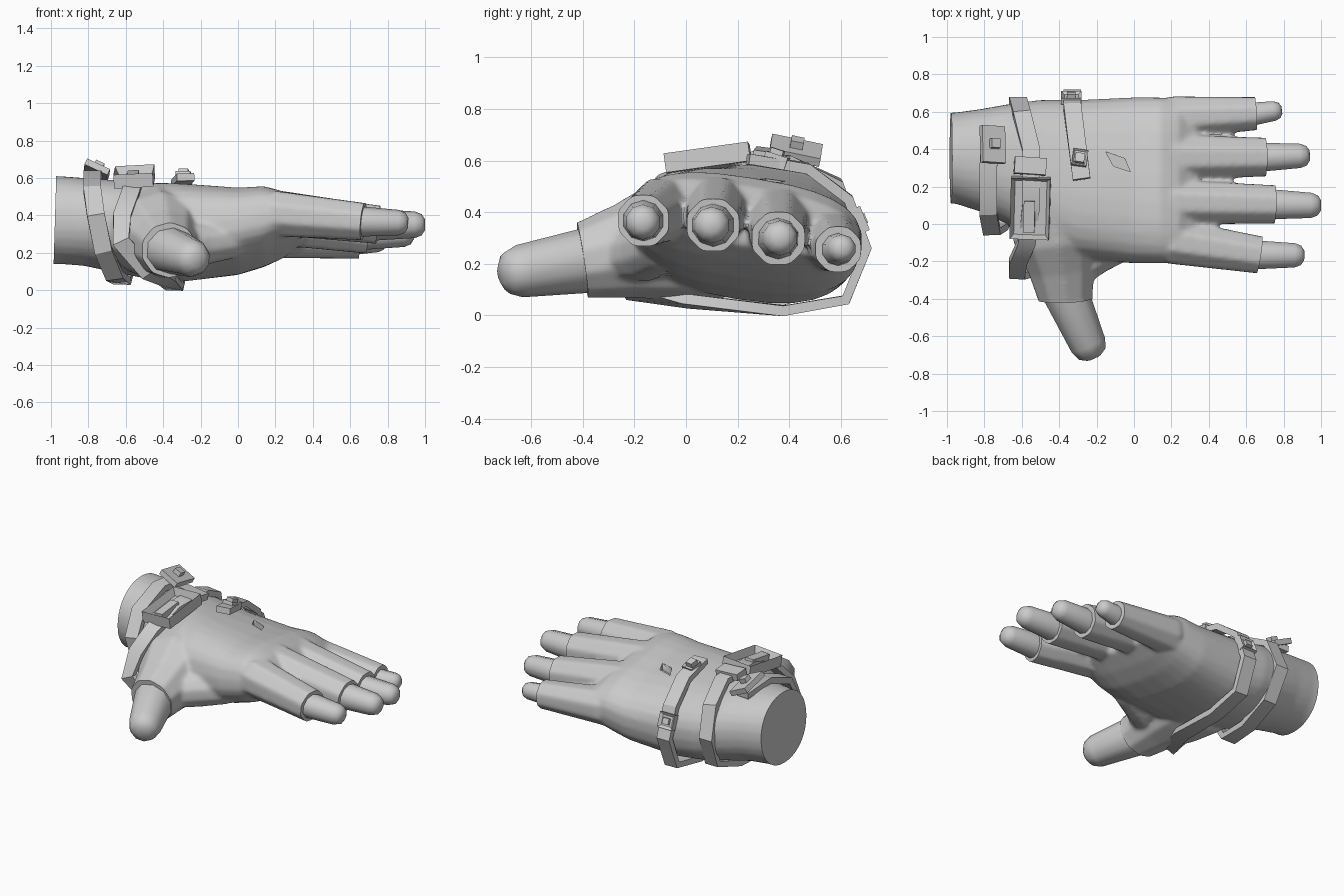
import bpy, bmesh, math
from mathutils import Vector, Matrix, Euler

cube = bpy.data.objects.get("Cube")
if cube:
    bpy.data.objects.remove(cube)

grey = bpy.data.materials.new("plain_grey")
grey.use_nodes = True
grey.diffuse_color = (0.6, 0.6, 0.6, 1)
grey.node_tree.nodes["Principled BSDF"].inputs["Base Color"].default_value = (0.6, 0.6, 0.6, 1)


def make(name, bm, angle=35):
    bmesh.ops.recalc_face_normals(bm, faces=bm.faces)
    me = bpy.data.meshes.new(name)
    bm.to_mesh(me)
    bm.free()
    me.materials.append(grey)
    ob = bpy.data.objects.new(name, me)
    bpy.context.collection.objects.link(ob)
    bpy.ops.object.select_all(action="DESELECT")
    ob.select_set(True)
    bpy.context.view_layer.objects.active = ob
    bpy.ops.object.shade_smooth_by_angle(angle=math.radians(angle))
    return ob


def skin(bm, rings):
    """Bridge equal rings of points into a closed tube."""
    loops = [[bm.verts.new(p) for p in r] for r in rings]
    n = len(loops[0])
    for a, b in zip(loops, loops[1:]):
        for i in range(n):
            j = (i + 1) % n
            bm.faces.new((a[i], a[j], b[j], b[i]))
    bm.faces.new(loops[0][::-1])
    bm.faces.new(loops[-1])


def limb(bm, stations, sides):
    """Round tube through (centre, radius) stations."""
    axis = (Vector(stations[-1][0]) - Vector(stations[0][0])).normalized()
    u = axis.cross(Vector((0, 0, 1))).normalized()
    w = u.cross(axis)
    turn = [math.tau * (i + 0.5) / sides for i in range(sides)]
    skin(bm, [[Vector(c) + r * (u * math.cos(t) + w * math.sin(t)) for t in turn]
              for c, r in stations])


def palm_ring(x, yc, zc, hy, hz, tilt, power):
    pts = []
    for i in range(28):
        t = math.tau * i / 28
        c, s = math.cos(t), math.sin(t)
        y = hy * math.copysign(abs(c) ** power, c)
        z = hz * math.copysign(abs(s) ** power, s)
        k = math.radians(tilt)
        pts.append((x, yc + y * math.cos(k) + z * math.sin(k),
                    zc - y * math.sin(k) + z * math.cos(k)))
    return pts


# Fingers: base centre, cuff centre, tip end, base / cuff / tip radius
fingers = {
    "index": ((.2, -.092, .41), (.67, -.165, .367), (.91, -.168, .36), .13, .107, .074),
    "middle": ((.2, .117, .415), (.75, .105, .35), (1.0, .098, .35), .129, .11, .077),
    "ring": ((.2, .355, .365), (.70, .358, .298), (.94, .366, .30), .132, .111, .074),
    "pinky": ((.2, .568, .287), (.65, .59, .256), (.79, .61, .26), .123, .095, .06),
}

# Glove: palm, finger and thumb sleeves fused into one skin
bm = bmesh.new()
skin(bm, [palm_ring(*s) for s in (
    (-1.1, .355, .375, .235, .24, 0, .95), (-.95, .352, .375, .245, .235, 2, .95),
    (-.82, .34, .365, .275, .235, 3, .92), (-.68, .32, .345, .32, .245, 4, .9),
    (-.5, .28, .32, .385, .25, 7, .85),
    (-.3, .24, .308, .425, .25, 9, .8), (0, .233, .315, .447, .215, 9, .76),
    (.14, .233, .34, .447, .195, 9, .74), (.24, .233, .35, .44, .15, 10, .72),
    (.34, .235, .345, .40, .075, 10, .72))])
for base, cuff, tip, r0, r1, r2 in fingers.values():
    a, b = Vector(base), Vector(cuff)
    limb(bm, [(a - (b - a) * .2, r0 * .6), (a, r0), (b, r1), (b + (b - a) * .15, r1)], 8)
limb(bm, [((-.44, .1, .31), .26), ((-.41, -.08, .29), .24), ((-.385, -.24, .25), .187),
          ((-.365, -.40, .213), .15), ((-.345, -.52, .20), .145)], 10)
# Webbing between thumb and palm
limb(bm, [((-.32, -.25, .23), .1), ((-.2, -.15, .25), .12), ((-.02, -.08, .27), .1)], 10)
glove = make("glove", bm)
mod = glove.modifiers.new("fuse", "REMESH")
mod.mode = "VOXEL"
mod.voxel_size = 0.012
mod = glove.modifiers.new("soften", "SMOOTH")
mod.factor, mod.iterations = 0.5, 12
for m in ("fuse", "soften"):
    bpy.ops.object.modifier_apply(modifier=m)

# Crisp cuffs: trim every sleeve and the wrist flat
bm = bmesh.new()
bm.from_mesh(glove.data)


def trim(where, point, normal):
    geo = [v for v in bm.verts if where(v.co)]
    geo += [e for e in bm.edges if all(where(v.co) for v in e.verts)]
    geo += [f for f in bm.faces if all(where(v.co) for v in f.verts)]
    cut = bmesh.ops.bisect_plane(bm, geom=geo, plane_co=point, plane_no=normal, clear_outer=True)
    edges = [g for g in cut["geom_cut"] if isinstance(g, bmesh.types.BMEdge)]
    bmesh.ops.edgeloop_fill(bm, edges=edges)


for base, cuff, *_ in fingers.values():
    trim(lambda p, c=cuff: p.x > .5 and abs(p.y - c[1]) < .125, cuff, Vector(cuff) - Vector(base))
trim(lambda p: p.x < -.85, (-.99, 0, 0), (-1, 0, .03))
trim(lambda p: p.y < -.3, (-.36, -.4, .21), (.04, -1, -.15))
bmesh.ops.recalc_face_normals(bm, faces=bm.faces)
bm.to_mesh(glove.data)
bm.free()
bpy.ops.object.shade_smooth_by_angle(angle=math.radians(40))

# Diamond opening on the back of the hand
bm = bmesh.new()
skin(bm, [[(x, y, z) for x, y in ((-.15, .385), (-.05, .35), (-.02, .28), (-.11, .31))]
          for z in (.48, .7)])
cutter = make("opening_cutter", bm)
cutter.hide_render = True
cutter.hide_set(True)
mod = glove.modifiers.new("opening", "BOOLEAN")
mod.operation, mod.object, mod.solver = "DIFFERENCE", cutter, "EXACT"


# Bare fingertips and thumb tip
def tip_part(name, start, end, r0, r1):
    a, b = Vector(start), Vector(end)
    d = (b - a).normalized()
    bm = bmesh.new()
    limb(bm, [(a - d * .05, r0), (b - d * r1 * .75, r1), (b - d * r1 * .25, r1 * .8),
              (b, r1 * .4)], 10)
    make(name, bm, 60)


for name, (base, cuff, tip, r0, r1, r2) in fingers.items():
    tip_part(name + "_tip", cuff, tip, r2 * 1.12, r2 * .92)
tip_part("thumb_tip", (-.365, -.37, .215), (-.215, -.715, .16), .132, .102)

# Strap winding twice around wrist and palm
path = [Vector(p) for p in (
    (-.77, .50, .60), (-.78, .27, .62), (-.78, .06, .54), (-.76, -.04, .40),
    (-.72, -.01, .21), (-.66, .12, .075), (-.62, .35, .05), (-.60, .57, .12),
    (-.62, .66, .32), (-.60, .59, .51), (-.55, .40, .60), (-.55, .10, .605),
    (-.575, -.10, .52), (-.62, -.20, .40), (-.625, -.275, .26), (-.48, -.23, .10),
    (-.38, .0, .055), (-.34, .38, .018), (-.33, .62, .06), (-.33, .70, .26),
    (-.33, .63, .45), (-.31, .47, .57), (-.28, .24, .605))]
rings = []
for i, p in enumerate(path):
    t = (path[min(i + 1, len(path) - 1)] - path[max(i - 1, 0)]).normalized()
    n = p - Vector((p.x, .28, .33))
    side = t.cross(n).normalized() * .047
    out = side.cross(t).normalized() * .02
    rings.append([p + side + out, p - side + out, p - side - out, p + side - out])
bm = bmesh.new()
skin(bm, rings)
make("winding_strap", bm, 30)


# Buckles: tilted blocks, optionally with a sunken centre
def block(name, loc, size, rot=(0, 0, 0), rim=0, depth=0):
    bm = bmesh.new()
    bmesh.ops.create_cube(bm, size=1)
    bmesh.ops.scale(bm, vec=size, verts=bm.verts)
    if rim:
        bm.faces.ensure_lookup_table()
        top = max(bm.faces, key=lambda f: f.calc_center_median().z)
        bmesh.ops.inset_individual(bm, faces=[top], thickness=rim)
        bmesh.ops.translate(bm, vec=(0, 0, -depth), verts=top.verts)
    turn = Euler([math.radians(a) for a in rot]).to_matrix().to_4x4()
    bmesh.ops.transform(bm, matrix=Matrix.Translation(loc) @ turn, verts=bm.verts)
    make(name, bm, 20)


block("large_buckle_frame", (-.555, .085, .608), (.21, .33, .075), (8, -3, -2), .028, .05)
block("large_buckle_prong", (-.56, .04, .605), (.06, .17, .05), (8, -3, -2))
block("large_buckle_crossbar", (-.555, .31, .62), (.17, .09, .045), (-8, 5, -4))
block("wrist_buckle_plate", (-.755, .425, .64), (.135, .20, .035), (-13, 25, -4))
block("wrist_buckle_stud", (-.745, .43, .665), (.05, .05, .04), (-13, 25, -4))
block("hand_buckle_plate", (-.29, .35, .60), (.08, .09, .05), (-18, 0, -8), .015, .012)
block("hand_buckle_stud", (-.29, .35, .62), (.05, .05, .05), (-18, 0, -8))
block("side_buckle_plate", (-.335, .675, .37), (.11, .10, .04), (-68, 0, 0), .025, .015)
block("side_buckle_stud", (-.335, .68, .37), (.045, .04, .04), (-68, 0, 0))
